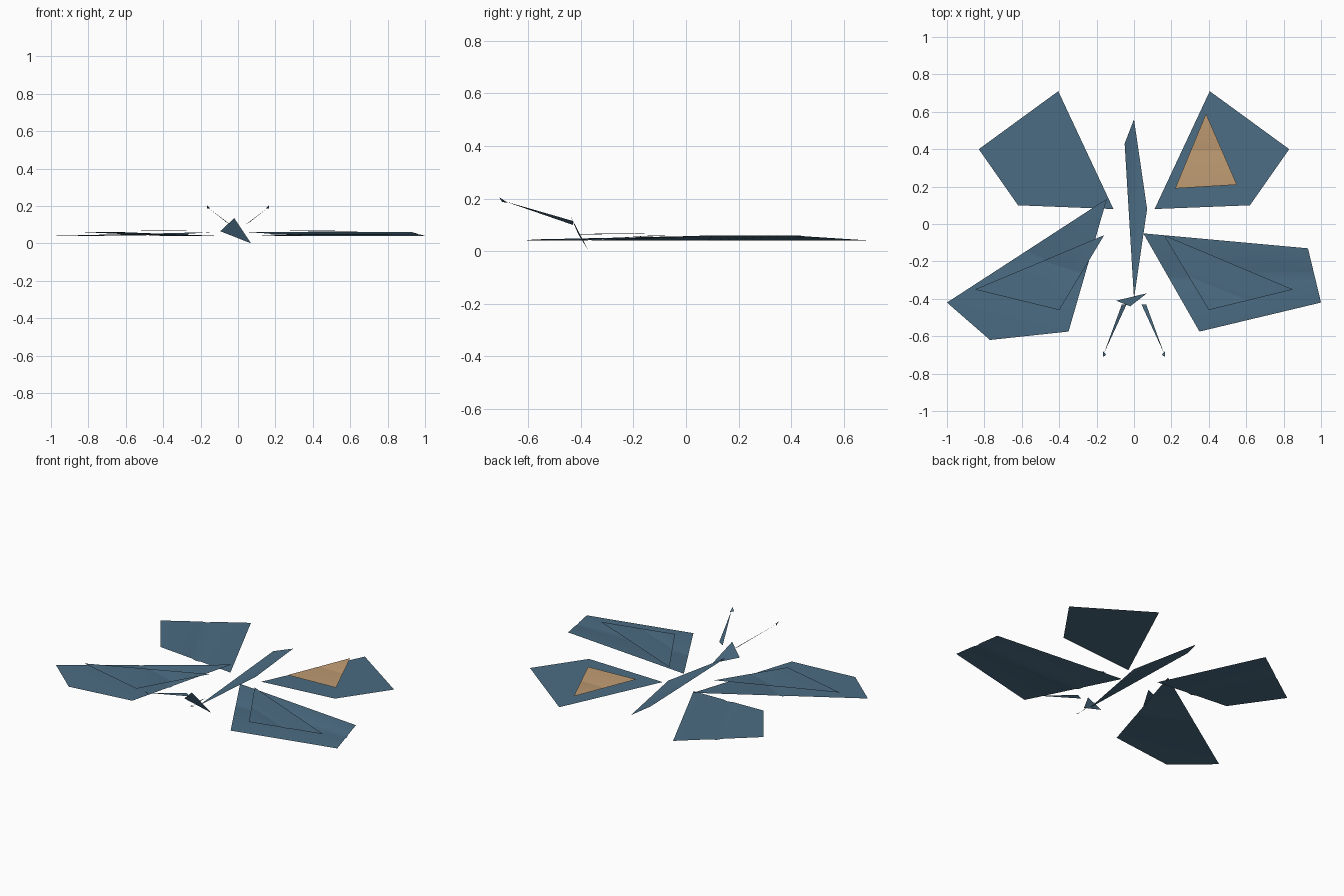
import bpy, bmesh
from mathutils import Vector

cube = bpy.data.objects.get("Cube")
if cube:
    bpy.data.objects.remove(cube, do_unlink=True)


def material(name, rgb):
    m = bpy.data.materials.new(name)
    m.use_nodes = True
    color = (*rgb, 1)
    m.diffuse_color = color
    shader = m.node_tree.nodes["Principled BSDF"]
    shader.inputs["Base Color"].default_value = color
    shader.inputs["Roughness"].default_value = 0.8
    return m


blue = material("slate_blue", (0.07, 0.15, 0.225))
peach = material("peach", (0.52, 0.33, 0.17))


def crease(bm, start, end, half_width, depth):
    """Press a shallow V-shaped fold across a sheet along a line."""
    a, b = Vector((*start, 0)), Vector((*end, 0))
    normal = (b - a).cross(Vector((0, 0, 1))).normalized()
    for offset in (-half_width, 0, half_width):
        geom = bm.verts[:] + bm.edges[:] + bm.faces[:]
        bmesh.ops.bisect_plane(bm, geom=geom, dist=1e-6,
                               plane_co=a + normal * offset, plane_no=normal)
    for v in bm.verts:
        if abs((v.co - a).dot(normal)) < 1e-4:
            v.co.z -= depth


def sheet(name, points, mat=blue, fold=None, faces=None, mirror=False):
    """Single-sided sheet from a few outline points, facing up."""
    bm = bmesh.new()
    verts = [bm.verts.new((-x if mirror else x, y, z)) for x, y, z in points]
    for f in faces or [range(len(verts))]:
        bm.faces.new([verts[i] for i in f])
    bm.normal_update()
    for f in bm.faces:
        if f.normal.z < 0:
            f.normal_flip()
    if fold:
        crease(bm, *fold)
    mesh = bpy.data.meshes.new(name)
    bm.to_mesh(mesh)
    bm.free()
    mesh.materials.append(mat)
    mesh.shade_smooth()
    obj = bpy.data.objects.new(name, mesh)
    bpy.context.collection.objects.link(obj)
    return obj


# Rear wings, the right one creased
rear = [(0.11, 0.08, 0.04), (0.62, 0.10, 0.06), (0.83, 0.40, 0.06), (0.405, 0.71, 0.04)]
sheet("rear_wing_left", rear)
sheet("rear_wing_right", rear, mirror=True,
      fold=((-0.61, 0.56), (-0.36, 0.09), 0.03, 0.006))

# Peach marking above the left rear wing
sheet("rear_wing_marking", [(0.22, 0.19, 0.07), (0.55, 0.21, 0.07), (0.385, 0.59, 0.07)],
      peach, fold=((0.3, 0.39), (0.46, 0.39), 0.006, 0.001))

# Front wings
sheet("front_wing_left",
      [(0.05, -0.05, 0.06), (0.35, -0.575, 0.04), (1.0, -0.42, 0.04), (0.93, -0.13, 0.06)],
      fold=((0.18, -0.28), (0.96, -0.275), 0.025, 0.005))
sheet("front_wing_right",
      [(-0.145, 0.135, 0.06), (-1.0, -0.42, 0.04), (-0.77, -0.62, 0.04), (-0.35, -0.575, 0.045)],
      fold=((-0.58, -0.15), (-0.27, -0.30), 0.02, 0.004))

# Panels floating above the front wings
panel = [(0.16, -0.06, 0.07), (0.40, -0.46, 0.065), (0.85, -0.35, 0.065)]
sheet("front_panel_left", panel, fold=((0.285, -0.27), (0.63, -0.41), 0.012, 0.002))
sheet("front_panel_right", panel, mirror=True,
      fold=((-0.5, -0.2), (-0.28, -0.26), 0.01, 0.002))

# Body, folded along its length
sheet("body", [(0, 0.56, 0.04), (-0.05, 0.43, 0.06), (0, -0.40, 0.04), (0.07, 0.08, 0.06)],
      faces=[(0, 1, 2), (0, 2, 3)])

# Head
sheet("head", [(-0.095, -0.41, 0.065), (-0.02, -0.44, 0.135), (0.07, -0.37, 0)])

# Antennae with small tips
for side, flip in (("left", False), ("right", True)):
    sheet("antenna_" + side,
          [(0.04, -0.43, 0.10), (0.065, -0.43, 0.115), (0.16, -0.69, 0.19)], mirror=flip)
    sheet("antenna_tip_" + side,
          [(0.165, -0.68, 0.185), (0.148, -0.70, 0.187), (0.166, -0.71, 0.205)], mirror=flip)
